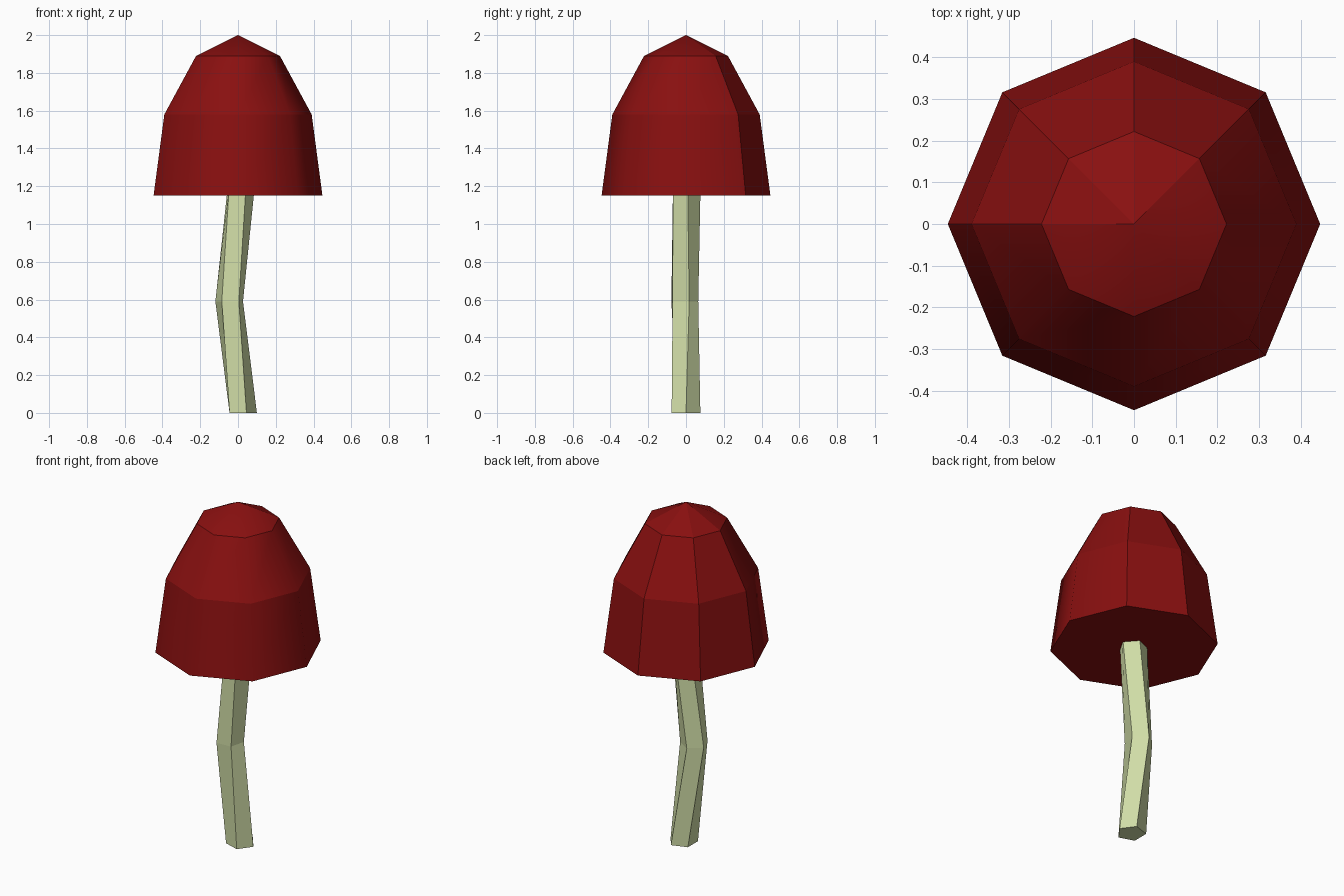
import bpy, bmesh
from math import cos, sin, radians, atan2, degrees

cube = bpy.data.objects.get("Cube")
if cube:
    bpy.data.objects.remove(cube, do_unlink=True)


def make_material(name, rgb):
    mat = bpy.data.materials.new(name)
    mat.use_nodes = True
    mat.diffuse_color = (*rgb, 1)
    bsdf = next(n for n in mat.node_tree.nodes if n.type == 'BSDF_PRINCIPLED')
    bsdf.inputs["Base Color"].default_value = (*rgb, 1)
    return mat


def loft(sides, sections, apex=None):
    """Join polygon sections (x, y, z, radius, twist) into a closed body."""
    bm = bmesh.new()
    rings = []
    for x, y, z, r, twist in sections:
        angles = [radians(360 * i / sides + twist) for i in range(sides)]
        rings.append([bm.verts.new((x + r * cos(a), y + r * sin(a), z)) for a in angles])
    for low, high in zip(rings, rings[1:]):
        for i in range(sides):
            j = (i + 1) % sides
            bm.faces.new((low[i], low[j], high[j], high[i]))
    bm.faces.new(rings[0][::-1])
    top = rings[-1]
    if apex:
        tip = bm.verts.new(apex)
        for i in range(sides):
            bm.faces.new((top[i], top[(i + 1) % sides], tip))
    else:
        bm.faces.new(top)
    bmesh.ops.recalc_face_normals(bm, faces=bm.faces)
    return bm


def finish(bm, name, mat):
    mesh = bpy.data.meshes.new(name)
    bm.to_mesh(mesh)
    bm.free()
    mesh.materials.append(mat)
    obj = bpy.data.objects.new(name, mesh)
    bpy.context.collection.objects.link(obj)
    return obj


red = make_material("dark red", (0.25, 0.005, 0.005))
pale_green = make_material("pale green", (0.64, 0.73, 0.39))

# Cap: eight-sided bell with a shallow pointed top and a flat underside
cap = loft(8, [(0, 0, 1.15, 0.447, 0),
               (0, 0, 1.58, 0.39, 0),
               (0, 0, 1.89, 0.222, 0)], apex=(0, 0, 2))

# Rings are creased all round; upright edges are creased at the back only
for face in cap.faces:
    face.smooth = True
for edge in cap.edges:
    a, b = (v.co for v in edge.verts)
    level = abs(a.z - b.z) < 0.01
    mid = (a + b) / 2
    at_back = 30 < degrees(atan2(mid.y, mid.x)) < 190
    edge.smooth = not (level or at_back)
finish(cap, "cap", red)

# Stem: bent five-sided stalk, flat shaded, tucked into the cap
stem = loft(5, [(0.02, 0, 0, 0.08, 0),
                (-0.045, -0.012, 0.59, 0.077, 22),
                (0.012, 0.002, 1.2, 0.077, 5)])
finish(stem, "stem", pale_green)
